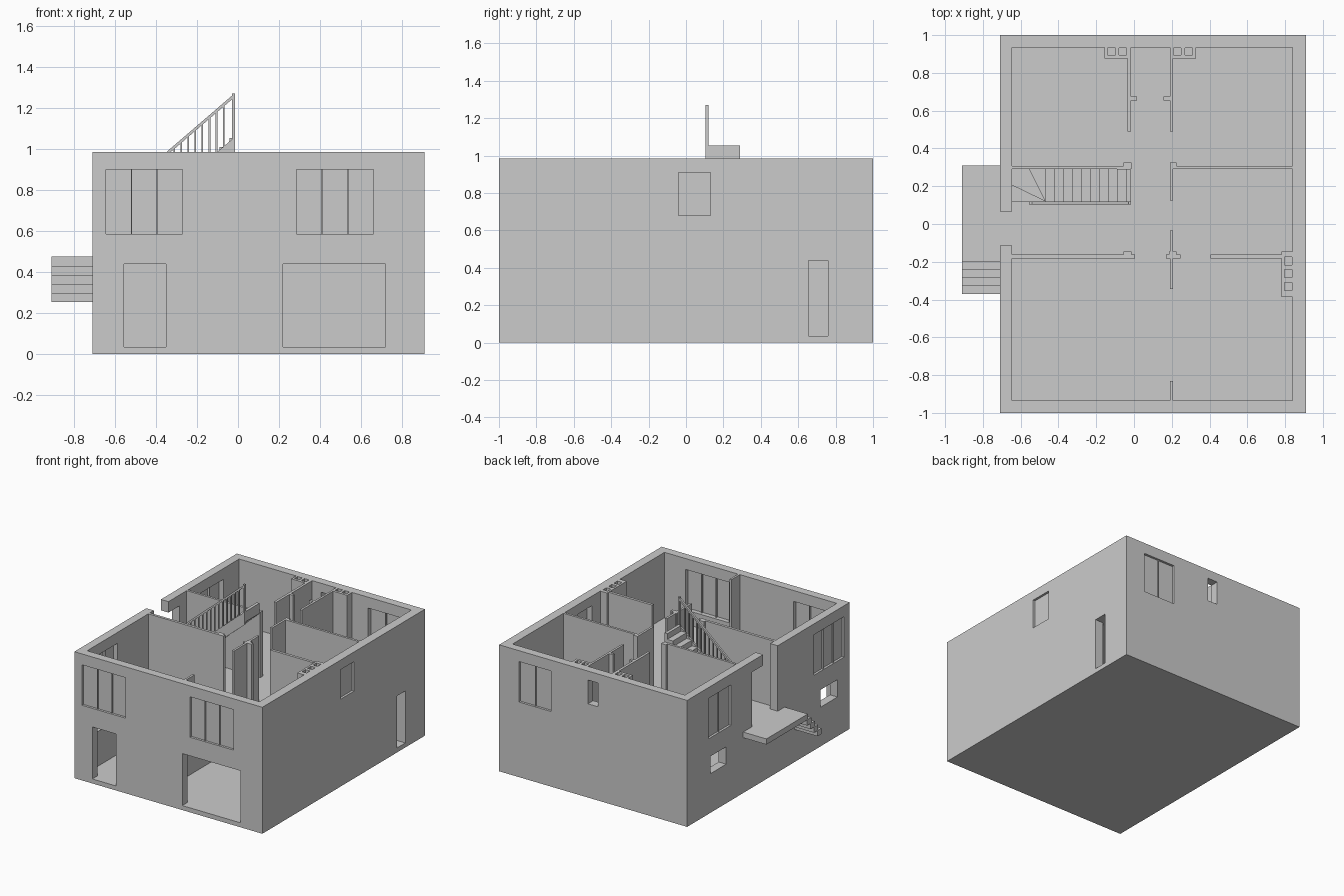
import bpy, bmesh
from mathutils import Vector

if "Cube" in bpy.data.objects:
    bpy.data.objects.remove(bpy.data.objects["Cube"])

TOP, FLOOR = 0.985, 0.475          # wall top and upper floor level


def prism(name, pts, offset):
    """Extrude a planar polygon of 3D points along offset."""
    bm = bmesh.new()
    f = bm.faces.new([bm.verts.new(p) for p in pts])
    r = bmesh.ops.extrude_face_region(bm, geom=[f])
    vs = [v for v in r["geom"] if isinstance(v, bmesh.types.BMVert)]
    bmesh.ops.translate(bm, vec=Vector(offset), verts=vs)
    bmesh.ops.recalc_face_normals(bm, faces=bm.faces)
    me = bpy.data.meshes.new(name)
    bm.to_mesh(me)
    bm.free()
    ob = bpy.data.objects.new(name, me)
    bpy.context.collection.objects.link(ob)
    return ob


def box(name, x0, x1, y0, y1, z0, z1):
    pts = [(x0, y0, z0), (x1, y0, z0), (x1, y1, z0), (x0, y1, z0)]
    return prism(name, pts, (0, 0, z1 - z0))


def cut(ob, *dims):
    """Subtract a box from an object."""
    c = box("cutter", *dims)
    c.hide_render = True
    m = ob.modifiers.new("cut", 'BOOLEAN')
    m.operation, m.solver, m.object = 'DIFFERENCE', 'EXACT', c
    bpy.context.view_layer.objects.active = ob
    bpy.ops.object.modifier_apply(modifier=m.name)
    bpy.data.objects.remove(c)


# Outer shell
X0, X1, Y0, Y1 = -0.71, 0.91, -1, 1
XI, XJ, YI, YJ = -0.645, 0.84, -0.935, 0.935
shell = box("outer_walls", X0, X1, Y0, Y1, 0, TOP)
cut(shell, XI, XJ, YI, YJ, 0.035, 1.1)
box("upper_floor", XI, XJ, YI, YJ, 0.44, FLOOR)


def opening(side, a, b, z0, z1, panes=0):
    """Cut an opening in one side; fill it with panes and mullions."""
    def dims(d0, d1, a, b, z0, z1):      # d = depth from outer face
        if side == 'front':
            return (a, b, Y0 + d0, Y0 + d1, z0, z1)
        if side == 'back':
            return (a, b, Y1 - d1, Y1 - d0, z0, z1)
        if side == 'left':
            return (X0 + d0, X0 + d1, a, b, z0, z1)
        return (X1 - d1, X1 - d0, a, b, z0, z1)
    cut(shell, *dims(-0.02, 0.085, a, b, z0, z1))
    if panes:
        box(side + "_window_pane", *dims(0.018, 0.03, a, b, z0, z1))
    for i in range(1, panes):
        c = a + (b - a) * i / panes
        box(side + "_mullion", *dims(0.008, 0.045, c - .003, c + .003, z0, z1))


# Upper windows
for side, a, b, n in [('front', -0.643, -0.27, 3), ('front', 0.285, 0.66, 3),
                      ('left', -0.933, -0.56, 3), ('left', 0.46, 0.74, 2),
                      ('back', 0.465, 0.74, 2)]:
    opening(side, a, b, 0.585, 0.9, n)
opening('right', -0.04, 0.13, 0.68, 0.91, 1)
opening('back', 0.06, 0.145, 0.73, 0.915)
# Ground floor doors, garage and small windows
opening('front', -0.555, -0.35, 0.035, 0.44)
opening('front', 0.22, 0.72, 0.035, 0.44)
opening('right', 0.655, 0.76, 0.035, 0.44)
opening('left', 0.52, 0.715, 0.305, 0.44)
opening('left', -0.85, -0.64, 0.305, 0.44)
# Entrance with broken lintel
opening('left', -0.115, 0.2, FLOOR, 0.9)
opening('left', -0.115, 0.065, 0.8, 1.1)

# Porch and its floating steps
box("porch_slab", -0.91, X0, -0.2, 0.31, 0.431, FLOOR)
for i in range(4):
    y, z = -0.2 - i * 0.0425, 0.431 - i * 0.044
    box("porch_step", -0.91, X0, y - 0.0425, y + 0.008, z - 0.044, z)

# Interior partitions and piers of the upper floor
for x0, x1, y0, y1 in [
        (XI, 0.005, -0.183, -0.162), (-0.055, -0.013, -0.162, -0.145),
        (0.19, 0.207, -0.345, -0.035), (0.17, 0.19, -0.183, -0.162),
        (0.207, 0.245, -0.183, -0.162), (0.185, 0.225, -0.162, -0.145),
        (0.405, 0.78, -0.183, -0.162), (0.19, 0.207, YI, -0.83),
        (0.19, 0.207, 0.125, 0.325), (0.207, XJ, 0.29, 0.308),
        (0.207, 0.225, 0.308, 0.325), (XI, -0.013, 0.29, 0.308),
        (-0.055, -0.013, 0.308, 0.325), (0.19, 0.207, 0.49, YJ),
        (0.155, 0.19, 0.655, 0.675), (-0.035, -0.015, 0.49, YJ),
        (-0.015, 0.015, 0.655, 0.675)]:
    box("partition", x0, x1, y0, y1, FLOOR, TOP)

# Ground floor spine wall
box("ground_spine_wall", -0.05, -0.03, YI, YJ, 0.035, 0.44)

# Chimney stacks with square flues
flue_depth = 0.6
right = box("right_chimney", 0.782, XJ, -0.387, -0.145, FLOOR, TOP)
for y in (-0.195, -0.262, -0.33):
    cut(right, 0.797, 0.837, y - 0.021, y + 0.021, flue_depth, 1.1)
for name, x0, x1, flues in [("back_left_chimney", -0.155, -0.035, (-0.119, -0.06)),
                            ("back_right_chimney", 0.207, 0.328, (0.23, 0.289))]:
    ch = box(name, x0, x1, 0.875, YJ, FLOOR, TOP)
    for x in flues:
        cut(ch, x - 0.02, x + 0.02, 0.894, 0.932, flue_depth, 1.1)

# Staircase: three winders, then a straight flight
rise, run = 0.0446, 0.0476
xs, ya, yb = -0.47, 0.12, 0.29
winders = [[(XI, ya), (XI, 0.205)], [(XI, 0.205), (XI, yb), (-0.555, yb)],
           [(-0.555, yb), (xs, yb)]]
for i, w in enumerate(winders):
    prism("winder_step", [(x, y, FLOOR) for x, y in [(xs, ya)] + w],
          (0, 0, rise * (i + 1)))
prof, z = [(xs, FLOOR + 2 * rise)], FLOOR + 3 * rise
for i in range(10):
    x = xs + i * run
    prof += [(x, z), (x, z + rise)]
    z += rise
prof += [(-0.018, z), (-0.018, z - 0.08)]
prism("straight_flight", [(x, ya, z) for x, z in prof], (0, yb - ya, 0))


# Railing on the hall side
def slope(x, top):
    return top + (x + 0.02) * 0.86


def sloped(name, x0, x1, y0, y1, t, h):
    pts = [(x0, y0, slope(x0, t)), (x1, y0, slope(x1, t)),
           (x1, y0, slope(x1, t - h)), (x0, y0, slope(x0, t - h))]
    return prism(name, pts, (0, y1 - y0, 0))


sloped("stringer", -0.55, -0.018, 0.104, 0.12, 1.055, 0.1)
sloped("handrail", -0.55, -0.02, 0.104, 0.12, 1.268, 0.018)
box("top_newel", -0.03, -0.015, 0.104, 0.12, 0.96, 1.27)
box("bottom_newel", -0.555, -0.54, 0.104, 0.12, FLOOR, 0.825)
for i in range(14):
    x = -0.07 - i * 0.0345
    box("baluster", x - 0.004, x + 0.004, 0.108, 0.116,
        slope(x, 1.045), slope(x, 1.258))
